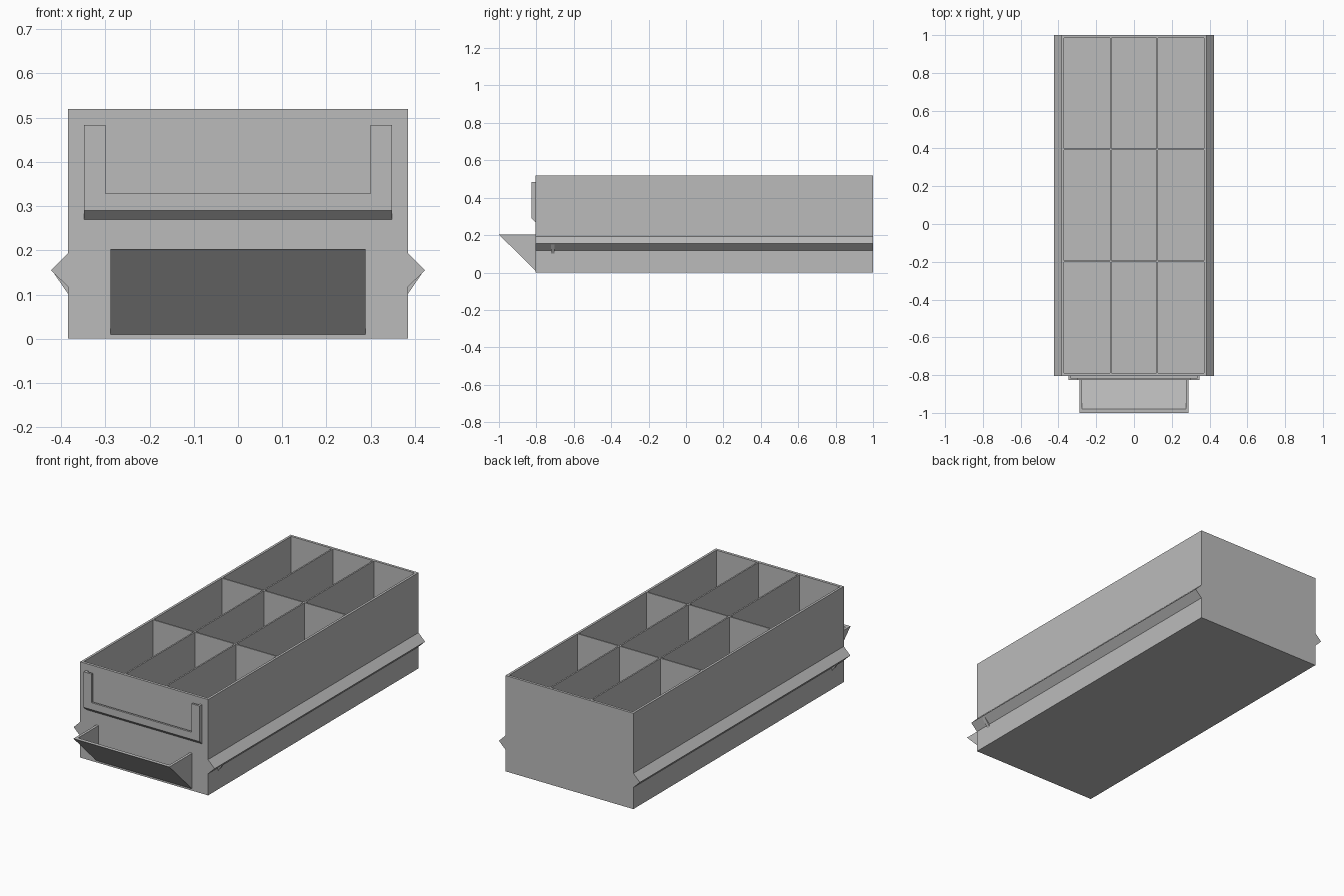
import bpy
import bmesh
from mathutils import Vector

if "Cube" in bpy.data.objects:
    bpy.data.objects.remove(bpy.data.objects["Cube"], do_unlink=True)

grey = bpy.data.materials.new("plain grey plastic")
grey.use_nodes = True
COLOUR = (0.5, 0.5, 0.5, 1)
grey.diffuse_color = COLOUR
grey.node_tree.nodes["Principled BSDF"].inputs["Base Color"].default_value = COLOUR

HALF, FRONT, BACK, TOP, FLOOR = 0.384, -0.805, 1.0, 0.52, 0.015


def finish(name, bm):
    bmesh.ops.recalc_face_normals(bm, faces=bm.faces[:])
    mesh = bpy.data.meshes.new(name)
    bm.to_mesh(mesh)
    bm.free()
    mesh.materials.append(grey)
    obj = bpy.data.objects.new(name, mesh)
    bpy.context.collection.objects.link(obj)
    return obj


def prism(name, profile, axis, start, end):
    """Extrude a 2D profile along x (profile is y, z) or y (profile is x, z)."""
    bm = bmesh.new()
    if axis == "x":
        points = [(start, a, b) for a, b in profile]
        move = Vector((end - start, 0, 0))
    else:
        points = [(a, start, b) for a, b in profile]
        move = Vector((0, end - start, 0))
    face = bm.faces.new([bm.verts.new(p) for p in points])
    new = bmesh.ops.extrude_face_region(bm, geom=[face], use_keep_orig=True)["geom"]
    bmesh.ops.translate(bm, verts=[v for v in new if isinstance(v, bmesh.types.BMVert)], vec=move)
    return finish(name, bm)


def u_profile(outer, inner, low, floor, high):
    return [(-outer, high), (-outer, low), (outer, low), (outer, high),
            (inner, high), (inner, floor), (-inner, floor), (-inner, high)]


# Drawer body: a grid of wall tops, with every odd cell sunk as a compartment
xs = [-HALF, -0.371, -0.127, -0.119, 0.119, 0.127, 0.371, HALF]
ys = [FRONT, -0.79, -0.2, -0.192, 0.391, 0.399, 0.986, BACK]
bm = bmesh.new()
grid = [[bm.verts.new((x, y, TOP)) for y in ys] for x in xs]
pockets = []
for i in range(len(xs) - 1):
    for j in range(len(ys) - 1):
        face = bm.faces.new((grid[i][j], grid[i + 1][j], grid[i + 1][j + 1], grid[i][j + 1]))
        if i % 2 and j % 2:
            pockets.append(face)
rim = [e for e in bm.edges if e.is_boundary]
skirt = bmesh.ops.extrude_edge_only(bm, edges=rim)["geom"]
for v in skirt:
    if isinstance(v, bmesh.types.BMVert):
        v.co.z = 0
bmesh.ops.contextual_create(bm, geom=[g for g in skirt if isinstance(g, bmesh.types.BMEdge)])
sunk = bmesh.ops.extrude_discrete_faces(bm, faces=pockets)["faces"]
bmesh.ops.translate(bm, verts=list({v for f in sunk for v in f.verts}), vec=(0, 0, FLOOR - TOP))
finish("drawer_body", bm)

# Side runners, each with a small stop near the front
for side, label in ((1, "left"), (-1, "right")):
    runner = [(side * HALF, 0.194), (side * 0.423, 0.155), (side * HALF, 0.117)]
    prism(label + "_runner", runner, "y", FRONT, BACK)
    stop = [(side * HALF, 0.155), (side * 0.421, 0.155), (side * HALF, 0.101)]
    prism(label + "_runner_stop", stop, "y", -0.722, -0.704)

# Label holder: spacer behind a U-shaped frame, with a chamfered underside
prism("label_spacer", u_profile(0.348, 0.335, 0.29, 0.305, 0.483), "y", FRONT, -0.815)
prism("label_frame", u_profile(0.348, 0.3, 0.29, 0.328, 0.483), "y", -0.815, -0.826)
prism("label_chamfer", [(FRONT, 0.27), (FRONT, 0.29), (-0.826, 0.29)], "x", -0.348, 0.348)

# Scoop handle: sloped front plate and two triangular cheeks
slope = [(-1.0, 0.203), (FRONT, 0.01), (FRONT, 0.03), (-0.98, 0.203)]
prism("handle_front", slope, "x", -0.288, 0.288)
for side, label in ((1, "left"), (-1, "right")):
    cheek = [(-0.99, 0.203), (FRONT, 0.02), (FRONT, 0.203)]
    prism(label + "_handle_cheek", cheek, "x", side * 0.274, side * 0.288)
